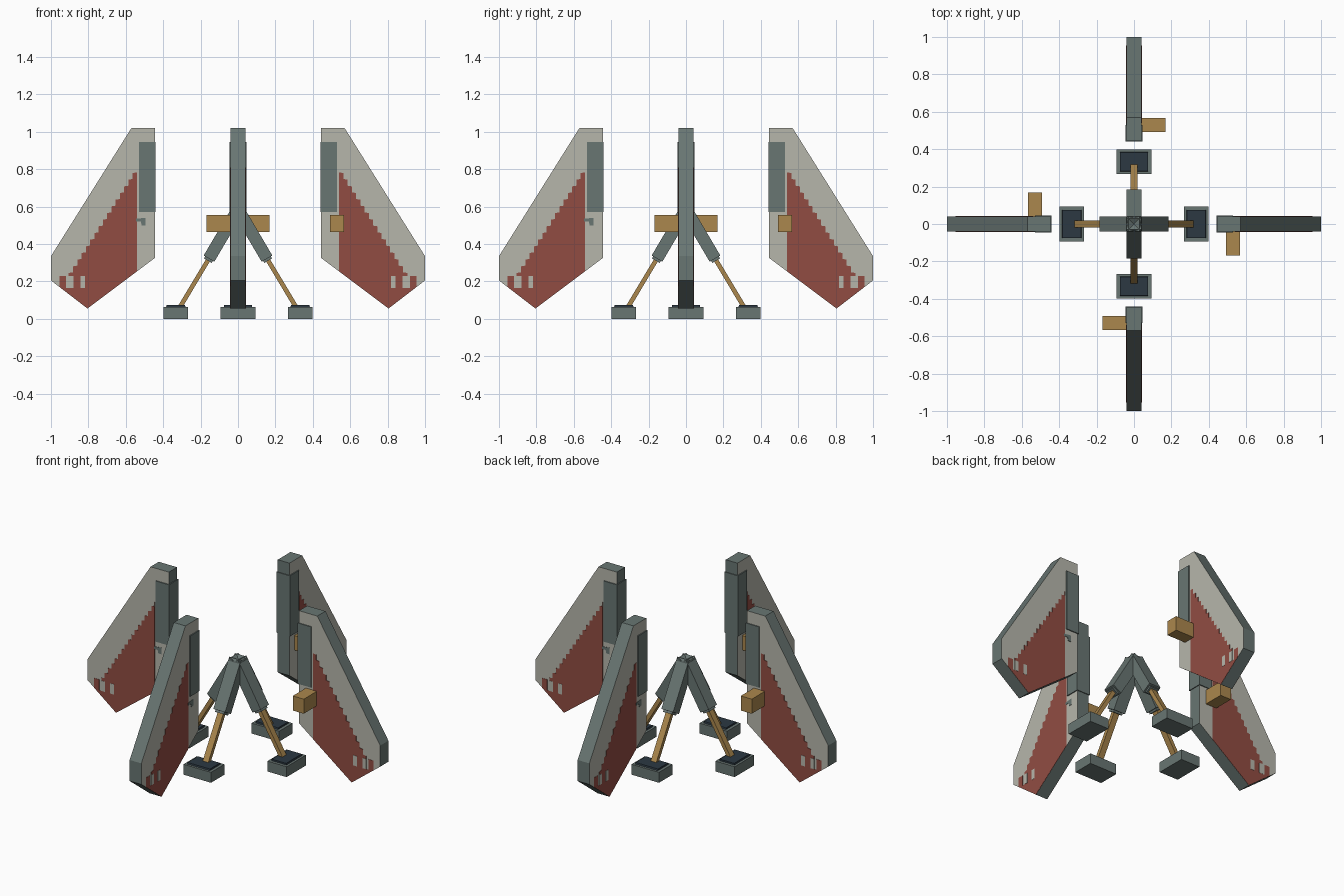
import bpy, bmesh, math
from mathutils import Matrix, Vector

if "Cube" in bpy.data.objects:
    bpy.data.objects.remove(bpy.data.objects["Cube"])


def material(name, rgb):
    m = bpy.data.materials.new(name)
    m.diffuse_color = (*rgb, 1)
    m.use_nodes = True
    m.node_tree.nodes["Principled BSDF"].inputs["Base Color"].default_value = m.diffuse_color
    return m


LIGHT = material("pale grey", (0.47, 0.47, 0.41))
GREY = material("slate grey", (0.14, 0.18, 0.17))
RED = material("faded red", (0.285, 0.073, 0.055))
GOLD = material("brass", (0.41, 0.245, 0.075))
NAVY = material("dark navy", (0.025, 0.04, 0.055))


def finish(name, bm, turn, mats):
    """Rotate a part about z by quarter turns and link it."""
    bmesh.ops.recalc_face_normals(bm, faces=bm.faces)
    bm.transform(Matrix.Rotation(turn * math.pi / 2, 4, 'Z'))
    me = bpy.data.meshes.new(name)
    bm.to_mesh(me)
    bm.free()
    for m in mats:
        me.materials.append(m)
    bpy.context.collection.objects.link(bpy.data.objects.new(name, me))


def slab(name, pts, y0, y1, turn, mat, rim=None):
    """Extrude an x-z outline from y0 to y1; the rim may have its own colour."""
    bm = bmesh.new()
    face = bm.faces.new([bm.verts.new((x, y0, z)) for x, z in pts])
    ext = bmesh.ops.extrude_face_region(bm, geom=[face])
    for v in ext['geom']:
        if isinstance(v, bmesh.types.BMVert):
            v.co.y = y1
    bm.normal_update()
    for f in bm.faces:
        f.material_index = int(rim is not None and abs(f.normal.y) < 0.5)
    finish(name, bm, turn, [mat] + ([rim] if rim else []))


def rect(x0, x1, z0, z1):
    return [(x0, z0), (x1, z0), (x1, z1), (x0, z1)]


def beam(name, a, b, thick, wide, turn, mat):
    """Square-cut bar in the x-z plane from a to b."""
    a, b = Vector(a), Vector(b)
    d = (b - a).normalized()
    n = Vector((-d.y, d.x)) * thick / 2
    slab(name, [tuple(p) for p in (a + n, b + n, b - n, a - n)],
         -wide / 2, wide / 2, turn, mat)


FIN = [(0.445, 1.02), (0.57, 1.02), (1.0, 0.335), (1.0, 0.205),
       (0.805, 0.055), (0.445, 0.325)]

# red paint outline with a stepped upper edge and a small outer tooth
PAINT = [(0.54, 0.254), (0.805, 0.056), (0.955, 0.171), (0.955, 0.23),
         (0.92, 0.23), (0.92, 0.165), (0.905, 0.165)]
STEPS = 16
for i in range(STEPS, 0, -1):
    x = 0.54 + 0.365 * i / STEPS
    z = 0.815 - 0.57 * i / STEPS
    PAINT += [(x, z), (x - 0.365 / STEPS, z + 0.004)]
PAINT.append((0.54, 0.81))

MARK = [(0.495, 0.50), (0.515, 0.50), (0.52, 0.52), (0.545, 0.52),
        (0.545, 0.535), (0.495, 0.54)]

for t in range(4):
    tag = f"_{t + 1}"
    # wing panel with its hinge bar and side gun block
    slab("fin" + tag, FIN, -0.04, 0.04, t, LIGHT, GREY)
    slab("fin_bar" + tag, rect(0.44, 0.53, 0.57, 0.945), -0.046, 0.046, t, GREY)
    slab("fin_block" + tag, rect(0.492, 0.567, 0.465, 0.555), -0.168, -0.03, t, GOLD)
    # painted details on both sides
    for s, side in ((1, "_a"), (-1, "_b")):
        slab("red_paint" + tag + side, PAINT, s * 0.038, s * 0.0415, t, RED)
        for k, x in enumerate((0.817, 0.88)):
            slab(f"paint_chip{tag}{side}{k}", rect(x, x + 0.026, 0.165, 0.228),
                 s * 0.038, s * 0.043, t, LIGHT)
    slab("fin_mark" + tag, MARK, 0.038, 0.042, t, GREY)
    # landing leg: sleeve, collar, rod
    beam("leg_sleeve" + tag, (0.0, 0.585), (0.155, 0.322), 0.066, 0.08, t, GREY)
    beam("leg_collar" + tag, (0.14, 0.347), (0.161, 0.311), 0.048, 0.06, t, GREY)
    beam("leg_rod" + tag, (0.13, 0.364), (0.315, 0.055), 0.024, 0.038, t, GOLD)
    # foot with dark inset pad
    slab("foot" + tag, rect(0.267, 0.398, 0.0, 0.064), -0.094, 0.094, t, GREY)
    slab("foot_pad" + tag, [(0.278, 0.05), (0.387, 0.05), (0.382, 0.074), (0.283, 0.074)],
         -0.076, 0.076, t, NAVY)
